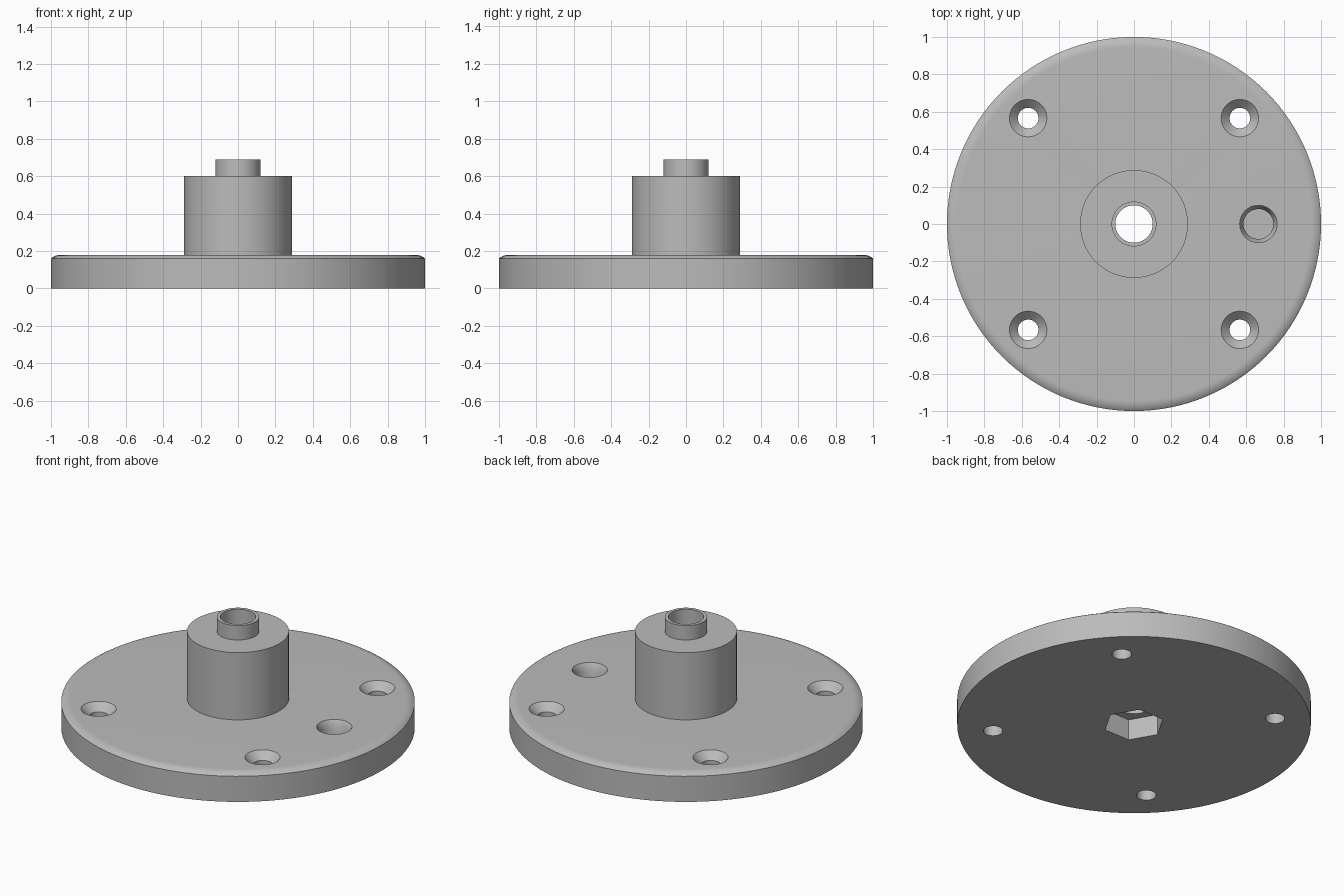
import bpy
import bmesh
import math
from mathutils import Matrix

if "Cube" in bpy.data.objects:
    bpy.data.objects.remove(bpy.data.objects["Cube"], do_unlink=True)

# Overall dimensions
BASE_TOP, BORE = 0.18, 0.1
HUB_R, HUB_TOP = 0.288, 0.6
SPIGOT_R, SPIGOT_TOP = 0.12, 0.69
BOLT, PIN_X = 0.566, 0.665

grey = bpy.data.materials.new("plain grey")
grey.use_nodes = True
grey.diffuse_color = (0.5, 0.5, 0.5, 1)
grey.node_tree.nodes["Principled BSDF"].inputs["Base Color"].default_value = grey.diffuse_color


def lathe(name, profile, steps=128, at=(0, 0, 0)):
    """Revolve a closed (radius, height) profile about the z axis."""
    bm = bmesh.new()
    verts = [bm.verts.new((r, 0, z)) for r, z in profile]
    edges = [bm.edges.new((v, verts[i - 1])) for i, v in enumerate(verts)]
    bmesh.ops.spin(bm, geom=verts + edges, cent=(0, 0, 0), axis=(0, 0, 1),
                   angle=math.tau, steps=steps, use_merge=True)
    bmesh.ops.remove_doubles(bm, verts=bm.verts, dist=1e-5)
    loose = [e for e in bm.edges if not e.link_faces]
    bmesh.ops.delete(bm, geom=loose, context='EDGES')
    bmesh.ops.recalc_face_normals(bm, faces=bm.faces)
    bmesh.ops.transform(bm, matrix=Matrix.Translation(at), verts=bm.verts)
    mesh = bpy.data.meshes.new(name)
    bm.to_mesh(mesh)
    bm.free()
    mesh.materials.append(grey)
    obj = bpy.data.objects.new(name, mesh)
    bpy.context.collection.objects.link(obj)
    return obj


def activate(obj):
    bpy.ops.object.select_all(action='DESELECT')
    obj.select_set(True)
    bpy.context.view_layer.objects.active = obj


def cut(target, cutter):
    """Subtract the cutter, then discard it."""
    cutter.hide_render = True
    activate(target)
    mod = target.modifiers.new("cut", 'BOOLEAN')
    mod.operation, mod.solver, mod.object = 'DIFFERENCE', 'EXACT', cutter
    bpy.ops.object.modifier_apply(modifier=mod.name)
    bpy.data.objects.remove(cutter, do_unlink=True)


# Base plate: disc with a shallow rounded upper rim
width, drop = 0.055, 0.02
arc_r = (width ** 2 + drop ** 2) / (2 * drop)
sweep = math.asin(width / arc_r)
rim = [(1 - width + arc_r * math.sin(sweep * i / 8),
        BASE_TOP - arc_r + arc_r * math.cos(sweep * i / 8)) for i in range(8, -1, -1)]
base = lathe("base_plate", [(BORE, 0), (1, 0)] + rim + [(BORE, BASE_TOP)])

# Hexagonal nut pocket underneath
cut(base, lathe("nut_cutter", [(0, -0.1), (0.173, -0.1), (0.173, 0.13), (0, 0.13)], 6))

# Four countersunk screw holes
for sx in (-1, 1):
    for sy in (-1, 1):
        cut(base, lathe("screw_cutter",
                        [(0, -0.1), (0.055, -0.1), (0.055, 0.135), (0.1, BASE_TOP),
                         (0.1, 0.3), (0, 0.3)], 48, (sx * BOLT, sy * BOLT, 0)))

# Blind pin hole with a chamfered mouth
cut(base, lathe("pin_cutter",
                [(0, 0.05), (0.08, 0.05), (0.08, 0.145), (0.1, BASE_TOP),
                 (0.1, 0.3), (0, 0.3)], 48, (PIN_X, 0, 0)))

# Hub with its narrow spigot, bored through
hub = lathe("hub", [(BORE, BASE_TOP), (HUB_R, BASE_TOP), (HUB_R, HUB_TOP),
                    (SPIGOT_R, HUB_TOP), (SPIGOT_R, SPIGOT_TOP), (BORE, SPIGOT_TOP)], 96)

for obj in (base, hub):
    activate(obj)
    bpy.ops.object.shade_smooth_by_angle(angle=math.radians(30))
